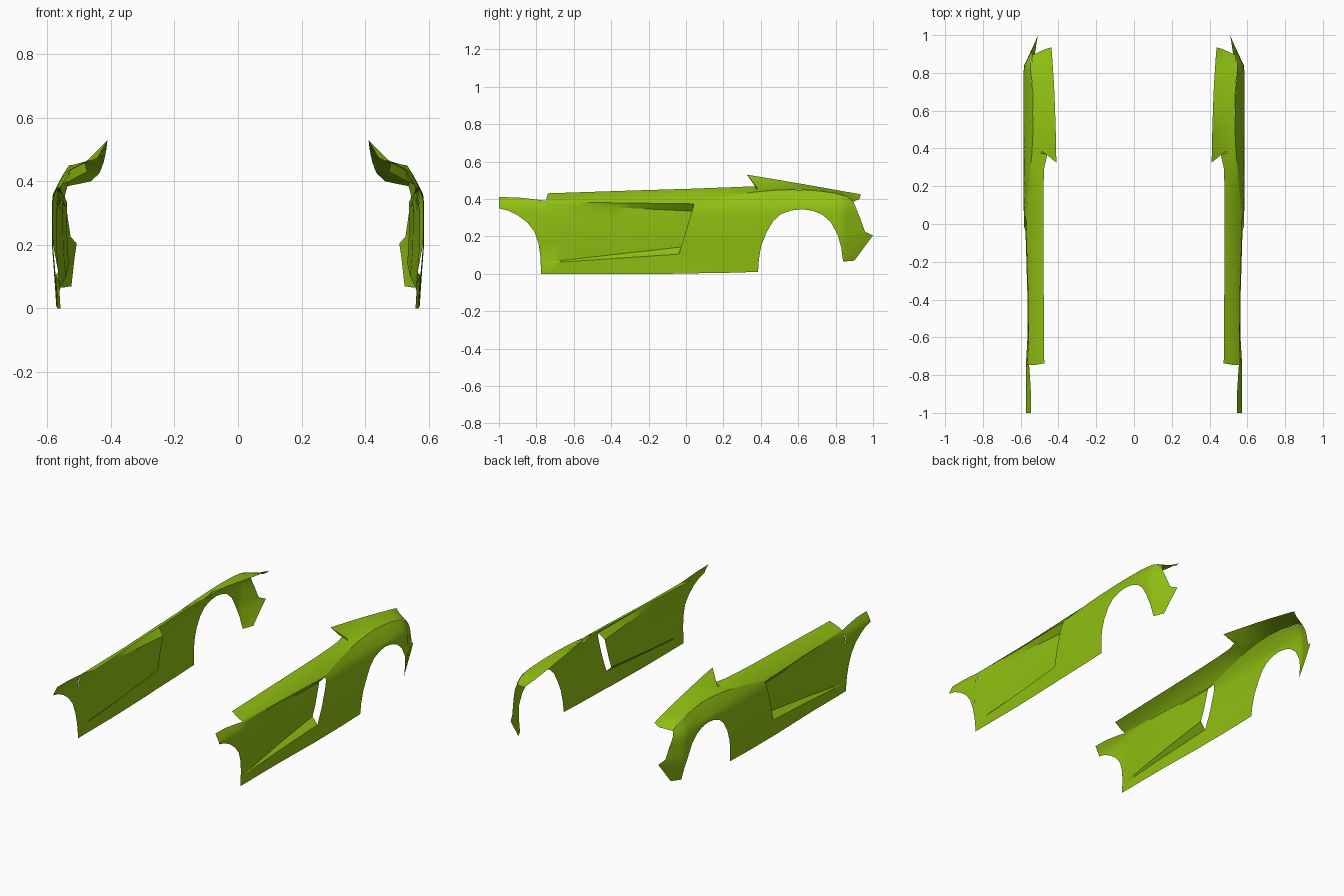
import bpy
from mathutils import Vector

if "Cube" in bpy.data.objects:
    bpy.data.objects.remove(bpy.data.objects["Cube"])

# Paint
paint = bpy.data.materials.new("lime_paint")
paint.diffuse_color = (0.28, 0.53, 0.006, 1)
paint.use_nodes = True
paint.node_tree.nodes["Principled BSDF"].inputs["Base Color"].default_value = paint.diffuse_color


def interp(table, t):
    """Piecewise linear lookup."""
    if t <= table[0][0]:
        return table[0][1]
    for (a, va), (b, vb) in zip(table, table[1:]):
        if t <= b:
            return va + (vb - va) * (t - a) / (b - a)
    return table[-1][1]


# Plan width, vertical tuck-in, and shoulder height of the body side
WIDTH = [(-1, .573), (-.4, .573), (0, .583), (.3, .586), (.78, .586),
         (.84, .582), (.9, .55), (.95, .53), (1, .508)]
TUCK = [(0, -.014), (.1, -.008), (.2, 0), (.33, 0), (.36, -.003),
        (.39, -.018), (.42, -.034), (.45, -.053)]
TOP = [(-1, .41), (-.9, .408), (-.8, .397), (-.75, .39), (.045, .378), (.15, .40),
       (.25, .42), (.35, .435), (.42, .442), (.5, .448), (.6, .45), (.7, .445),
       (.8, .43), (.86, .413), (.895, .385)]


def skin(y, z, inset=0):
    x = interp(WIDTH, y) + interp(TUCK, z) - inset
    if y > .75 and z < .2:
        x -= (.2 - z) * .12 * min(1, (y - .75) / .08)
    return Vector((x, y, z))


def top(y):
    return (y, interp(TOP, y))


def column(points, divisions=12):
    """Subdivide a (y, z) polyline evenly per edge and lay it on the body side."""
    per = divisions // (len(points) - 1)
    out = [skin(*points[0])]
    for a, b in zip(points, points[1:]):
        for i in range(1, per + 1):
            p = Vector(a).lerp(Vector(b), i / per)
            out.append(skin(p.x, p.y))
    return out


def loft(name, columns):
    """Skin a grid of points, mirrored to both sides of the car."""
    n = len(columns[0])
    verts = [v for c in columns for v in c]
    faces = [(c * n + r, (c + 1) * n + r, (c + 1) * n + r + 1, c * n + r + 1)
             for c in range(len(columns) - 1) for r in range(n - 1)]
    me = bpy.data.meshes.new(name)
    me.from_pydata(verts, [], faces)
    me.materials.append(paint)
    ob = bpy.data.objects.new(name, me)
    bpy.context.collection.objects.link(ob)
    bpy.ops.object.select_all(action='DESELECT')
    bpy.context.view_layer.objects.active = ob
    ob.select_set(True)
    bpy.ops.object.shade_smooth_by_angle(angle=0.45)
    mod = ob.modifiers.new("both_sides", 'MIRROR')
    mod.use_mirror_merge = False
    return ob


# Front fender over the front wheel arch
front_arch = [(-1, .35, -1), (-.95, .338, -.95), (-.90, .313, -.9), (-.85, .275, -.85),
              (-.81, .225, -.81), (-.788, .16, -.78), (-.778, .09, -.765), (-.775, 0, -.75)]
loft("front_fender", [column([(y, z), top(t)]) for y, z, t in front_arch])

# Door: skin sinks inward toward the rear to form the side intake
door = []
STEPS = 14
for i in range(STEPS + 1):
    s = i / STEPS
    y0, y1 = -.775 + .705 * s, -.75 + .795 * s
    ztop = top(y1)[1]
    low, high = .055 + .05 * s, .372 - .037 * s
    rows = [(0, 0), (low, 0), (low + .003 + .035 * s, 1)]
    rows += [(low + .04 + (high - low - .04) * k / 4, 1) for k in (1, 2, 3, 4)]
    rows += [(.384 - .010 * s, 0), (ztop, 0)]
    door.append([skin(y0 + (y1 - y0) * z / ztop, z, .045 * s * f) for z, f in rows])
loft("door_panel", door)

# Rear quarter: intake lip, rear wheel arch and tail corner
rear_arch = [(-.07, 0, .045), (.0, .002, .10), (.1, .003, .15), (.22, .005, .25),
             (.385, .01, .34), (.39, .08, .365), (.402, .15, .39), (.43, .22, .42),
             (.465, .28, .46), (.505, .317, .5), (.56, .338, .56), (.62, .345, .62),
             (.68, .336, .68), (.73, .315, .73), (.775, .275, .775), (.81, .21, .82),
             (.83, .14, .85), (.84, .065, .875)]
quarter = [column([(y, z), top(t)]) for y, z, t in rear_arch]
quarter.append(column([(.9, .07), (1, .205), (.957, .225), (.93, .3), (.895, .385)]))
loft("rear_quarter", quarter)

# Shoulder: upper deck strip with the raised point behind the cabin
# (outer y, middle point, inner point)
deck = [(-.745, (.53, -.747, .402), (.475, -.738, .43)),
        (-.35, (.53, -.35, .416), (.478, -.35, .443)),
        (.045, (.53, .045, .43), (.48, .045, .455)),
        (.2, (.527, .2, .437), (.479, .2, .461)),
        (.3, (.52, .3, .442), (.475, .3, .465)),
        (.36, (.505, .365, .448), (.458, .37, .467)),
        (.38, (.495, .375, .452), (.442, .365, .474)),
        (.41, (.485, .385, .455), (.411, .325, .53)),
        (.5, (.48, .49, .463), (.414, .48, .504)),
        (.6, (.478, .61, .461), (.418, .61, .482)),
        (.7, (.476, .72, .452), (.423, .73, .461)),
        (.8, (.474, .82, .437), (.43, .84, .441)),
        (.86, (.472, .885, .421), (.434, .9, .431)),
        (.895, (.464, .928, .40), (.438, .935, .424))]
loft("shoulder_deck", [[skin(*top(y)), Vector(m), Vector(n)] for y, m, n in deck])
